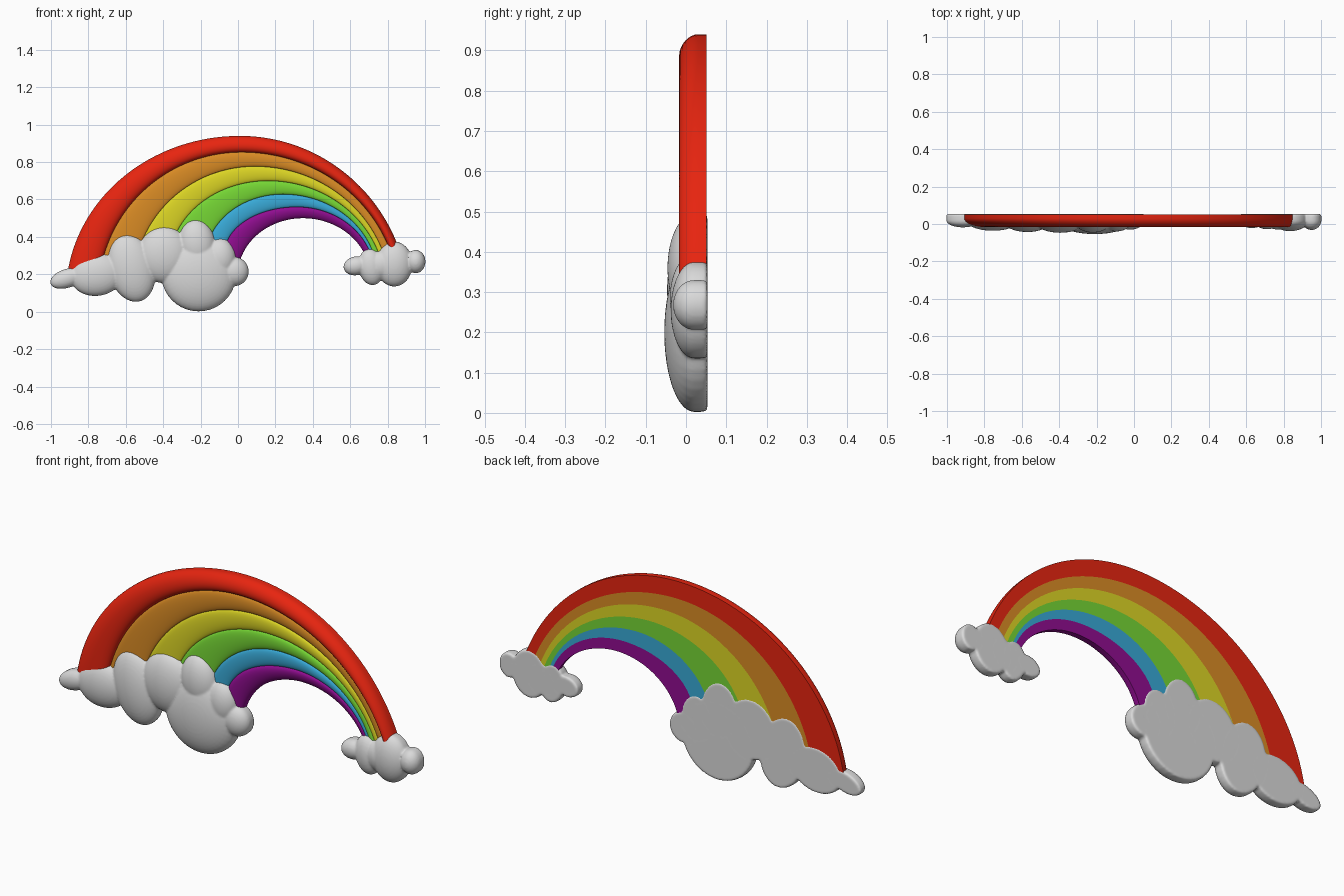
import bpy, bmesh, math

if "Cube" in bpy.data.objects:
    bpy.data.objects.remove(bpy.data.objects["Cube"])

BACK = 0.053  # flat rear plane


def material(name, rgb):
    m = bpy.data.materials.new(name)
    m.diffuse_color = (*rgb, 1)
    m.use_nodes = True
    m.node_tree.nodes["Principled BSDF"].inputs["Base Color"].default_value = m.diffuse_color
    return m


def make_object(name, bm, mat):
    bmesh.ops.recalc_face_normals(bm, faces=bm.faces)
    me = bpy.data.meshes.new(name)
    bm.to_mesh(me)
    bm.free()
    ob = bpy.data.objects.new(name, me)
    bpy.context.collection.objects.link(ob)
    me.materials.append(mat)
    return ob


def smooth(ob, deg):
    bpy.ops.object.select_all(action='DESELECT')
    ob.select_set(True)
    bpy.context.view_layer.objects.active = ob
    bpy.ops.object.shade_smooth_by_angle(angle=math.radians(deg))


# Stripe boundaries, outermost first: left foot, crown, right foot (x, z),
# left and right sweep angles, extra sweep buried in the clouds
EDGES = [
    (-0.906, 0.238, 0.01, 0.94, 0.85, 0.366, 80, 68, 4),
    (-0.685, 0.39, 0.02, 0.853, 0.80, 0.36, 67, 68, 11),
    (-0.508, 0.388, 0.09, 0.777, 0.765, 0.345, 67, 68, 10),
    (-0.32, 0.44, 0.16, 0.70, 0.743, 0.335, 65, 68, 10),
    (-0.144, 0.41, 0.24, 0.628, 0.717, 0.33, 68, 70, 10),
    (-0.053, 0.388, 0.315, 0.56, 0.705, 0.32, 72, 70, 9),
    (0.01, 0.27, 0.347, 0.50, 0.685, 0.29, 75, 70, 5),
]


def boundary(e, n=40):
    """Two elliptical arcs that meet at the crown."""
    xs, zs, xp, zp, xe, ze, tl, tr, ext = e
    pts = []
    for i in range(-n, n + 1):
        fx, fz, deg = (xs, zs, tl) if i < 0 else (xe, ze, tr)
        T = math.radians(deg)
        t = abs(i) / n * (T + math.radians(ext))
        pts.append((xp + (fx - xp) * math.sin(t) / math.sin(T),
                    zp - (zp - fz) * (1 - math.cos(t)) / (1 - math.cos(T))))
    return pts


def stripe(name, outer, inner, y_out, y_in, puff, mat, k=14):
    """Padded stripe swept between two boundaries, with a flat back."""
    bm = bmesh.new()
    rings = []
    for (ox, oz), (ix, iz) in zip(boundary(outer), boundary(inner)):
        w = math.hypot(ox - ix, oz - iz)
        h = puff * min(1, (w / 0.08) ** 0.8)
        ring = [bm.verts.new((ox, BACK - 0.002, oz))]
        for j in range(k + 1):
            s = (1 - math.cos(math.pi * j / k)) / 2
            y = y_out + (y_in - y_out) * s - h * math.sqrt(max(0, 4 * s * (1 - s)))
            ring.append(bm.verts.new((ox + (ix - ox) * s, y, oz + (iz - oz) * s)))
        ring.append(bm.verts.new((ix, BACK - 0.002, iz)))
        rings.append(ring)
    m = len(rings[0])
    for a, b in zip(rings, rings[1:]):
        for j in range(m):
            bm.faces.new((a[j], a[(j + 1) % m], b[(j + 1) % m], b[j]))
    bm.faces.new(rings[0])
    bm.faces.new(rings[-1])
    smooth(make_object(name, bm, mat), 40)


# Rainbow
COLOURS = [("red", (0.80, 0.018, 0.005)), ("orange", (0.70, 0.26, 0.018)),
           ("yellow", (0.72, 0.67, 0.018)), ("green", (0.18, 0.68, 0.035)),
           ("blue", (0.04, 0.40, 0.68)), ("purple", (0.28, 0.004, 0.28))]
for i, (cname, rgb) in enumerate(COLOURS):
    y_out = 0.03 if i == 0 else 0.012
    y_in = 0.028 if i == 5 else 0.012
    puff = 0.037 if i == 0 else (0.02 if i == 5 else 0.012)
    stripe(cname + "_stripe", EDGES[i], EDGES[i + 1], y_out, y_in, puff,
           material(cname, rgb))


def lobe(bm, x, z, rx, rz, depth, tilt, n=40, m=12):
    """Domed cloud puff with a straight wall to the flat back."""
    ca, sa = math.cos(math.radians(tilt)), math.sin(math.radians(tilt))
    prof = [(0.985, BACK), (1.0, 0.035)]
    prof += [(math.cos(t), 0.02 - depth * math.sin(t))
             for t in (math.pi / 2 * j / m for j in range(m))]
    rings = []
    for r, y in prof:
        ring = []
        for i in range(n):
            a = 2 * math.pi * i / n
            u, v = rx * r * math.cos(a), rz * r * math.sin(a)
            ring.append(bm.verts.new((x + u * ca - v * sa, y, z + u * sa + v * ca)))
        rings.append(ring)
    for a, b in zip(rings, rings[1:]):
        for i in range(n):
            bm.faces.new((a[i], a[(i + 1) % n], b[(i + 1) % n], b[i]))
    bm.faces.new(rings[0])
    tip = bm.verts.new((x, 0.02 - depth, z))
    for i in range(n):
        bm.faces.new((rings[-1][i], rings[-1][(i + 1) % n], tip))


def cloud(name, lobes, mat):
    """Puffs fused into one soft body."""
    bm = bmesh.new()
    for l in lobes:
        lobe(bm, *l)
    ob = make_object(name, bm, mat)
    r = ob.modifiers.new("fuse", 'REMESH')
    r.mode = 'VOXEL'
    r.voxel_size = 0.006
    s = ob.modifiers.new("soften", 'SMOOTH')
    s.factor = 0.5
    s.iterations = 3
    dg = bpy.context.evaluated_depsgraph_get()
    me = bpy.data.meshes.new_from_object(ob.evaluated_get(dg))
    ob.modifiers.clear()
    ob.data = me
    if not me.materials:
        me.materials.append(mat)
    smooth(ob, 50)


# Clouds: x, z, half width, half height, depth, tilt
white = material("cloud white", (0.70, 0.70, 0.70))
cloud("large_cloud", [
    (-0.915, 0.178, 0.092, 0.050, 0.038, 18),
    (-0.755, 0.198, 0.143, 0.113, 0.056, 8),
    (-0.570, 0.235, 0.125, 0.185, 0.063, 14),
    (-0.395, 0.305, 0.140, 0.152, 0.067, 0),
    (-0.220, 0.360, 0.100, 0.135, 0.066, 6),
    (-0.210, 0.200, 0.200, 0.198, 0.074, 8),
    (-0.095, 0.285, 0.085, 0.110, 0.060, 0),
    (-0.020, 0.215, 0.077, 0.078, 0.050, 0),
], white)
cloud("small_cloud", [
    (0.630, 0.245, 0.066, 0.050, 0.042, 10),
    (0.712, 0.240, 0.068, 0.098, 0.048, 8),
    (0.835, 0.255, 0.098, 0.120, 0.058, 0),
    (0.950, 0.268, 0.052, 0.062, 0.052, 0),
    (0.770, 0.250, 0.070, 0.078, 0.050, 0),
], white)
